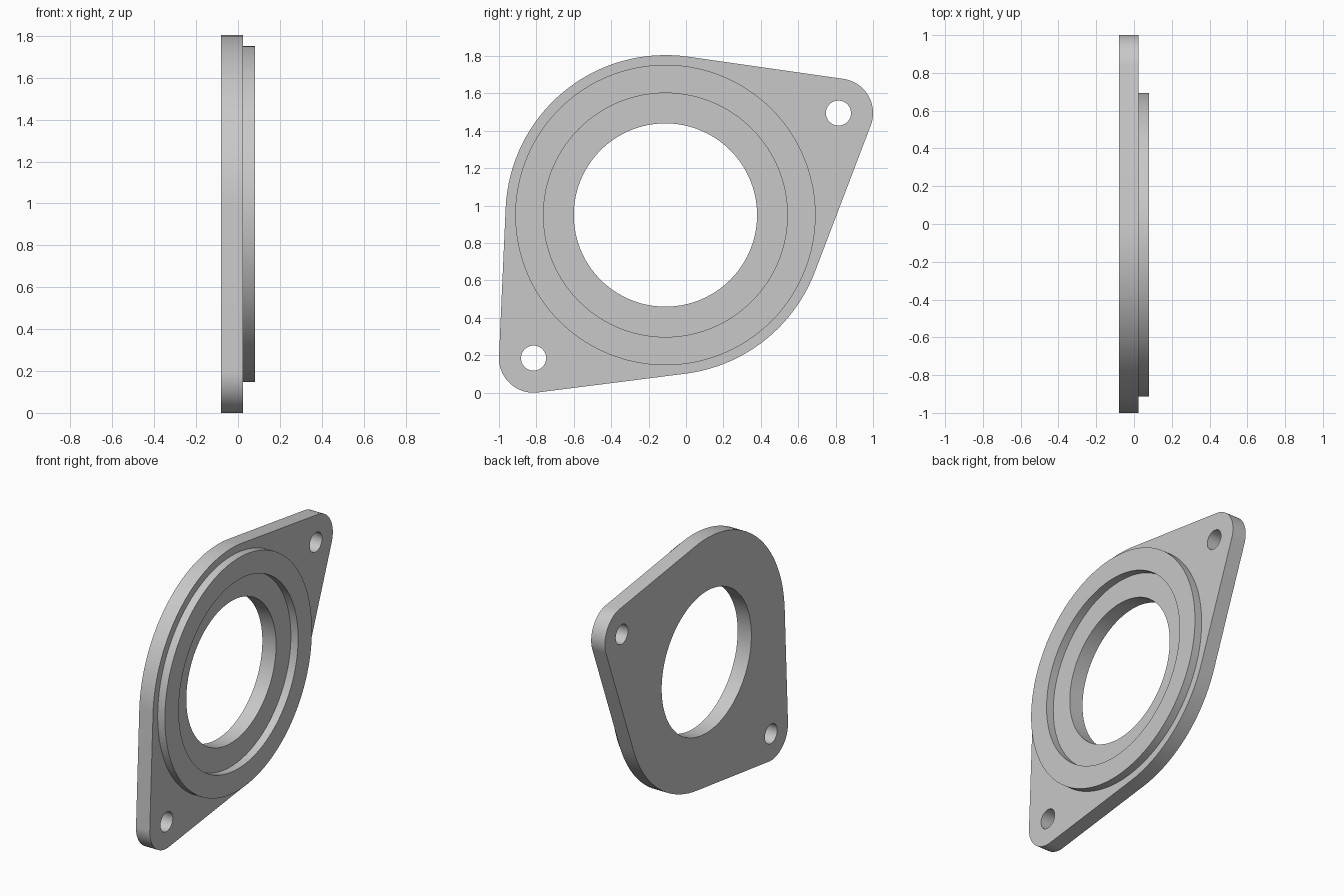
import bpy, bmesh
from math import sin, cos, acos, atan2, pi, radians, hypot, ceil

cube = bpy.data.objects.get("Cube")
if cube:
    bpy.data.objects.remove(cube, do_unlink=True)

GREY = 0.58
metal = bpy.data.materials.new("plain grey metal")
metal.use_nodes = True
metal.diffuse_color = (GREY, GREY, GREY, 1)
metal.node_tree.nodes["Principled BSDF"].inputs["Base Color"].default_value = (GREY, GREY, GREY, 1)

# Layout in the y-z plane: main bore and two bolt ears
CENTER, BODY_R = (-0.11, 0.95), 0.855
EARS, EAR_R = [(0.815, 1.495), (-0.815, 0.185)], 0.185
BACK, FACE, RIM = -0.08, 0.025, 0.08


def arc(center, r, start, end):
    """Points along an arc, both ends included."""
    n = max(8, ceil((end - start) / radians(3)))
    angles = [start + (end - start) * i / n for i in range(n + 1)]
    return [(center[0] + r * cos(a), center[1] + r * sin(a)) for a in angles]


def circle(center, r):
    return arc(center, r, 0, 2 * pi)[:-1]


def body_outline():
    """Large circle joined to each ear by straight tangents."""
    spans = []
    for ear in EARS:
        dy, dz = ear[0] - CENTER[0], ear[1] - CENTER[1]
        direction = atan2(dz, dy) % (2 * pi)
        spread = acos((BODY_R - EAR_R) / hypot(dy, dz))
        spans.append((direction - spread, direction + spread))
    points = []
    for i, ear in enumerate(EARS):
        following = spans[(i + 1) % 2][0] + (2 * pi if i else 0)
        points += arc(ear, EAR_R, *spans[i])
        points += arc(CENTER, BODY_R, spans[i][1], following)
    return points


def extruded_part(name, loops, x0, x1):
    """Fill an outline with holes and extrude it along x."""
    bm = bmesh.new()
    edges = []
    for loop in loops:
        verts = [bm.verts.new((x0, y, z)) for y, z in loop]
        edges += [bm.edges.new((v, verts[i - 1])) for i, v in enumerate(verts)]
    bmesh.ops.triangle_fill(bm, edges=edges, use_beauty=True, normal=(-1, 0, 0))
    result = bmesh.ops.extrude_face_region(bm, geom=bm.faces[:], use_keep_orig=True)
    moved = [g for g in result["geom"] if isinstance(g, bmesh.types.BMVert)]
    bmesh.ops.translate(bm, verts=moved, vec=(x1 - x0, 0, 0))
    bmesh.ops.recalc_face_normals(bm, faces=bm.faces[:])
    mesh = bpy.data.meshes.new(name)
    bm.to_mesh(mesh)
    bm.free()
    mesh.materials.append(metal)
    obj = bpy.data.objects.new(name, mesh)
    bpy.context.collection.objects.link(obj)
    bpy.ops.object.select_all(action="DESELECT")
    obj.select_set(True)
    bpy.context.view_layer.objects.active = obj
    bpy.ops.object.shade_smooth_by_angle(angle=radians(30))
    return obj


# Flange plate with bore and bolt holes
bolt_holes = [circle(ear, 0.067) for ear in EARS]
extruded_part("flange_plate", [body_outline(), circle(CENTER, 0.49)] + bolt_holes, BACK, FACE)

# Raised locating ring
extruded_part("raised_ring", [circle(CENTER, 0.803), circle(CENTER, 0.652)], FACE, RIM)
